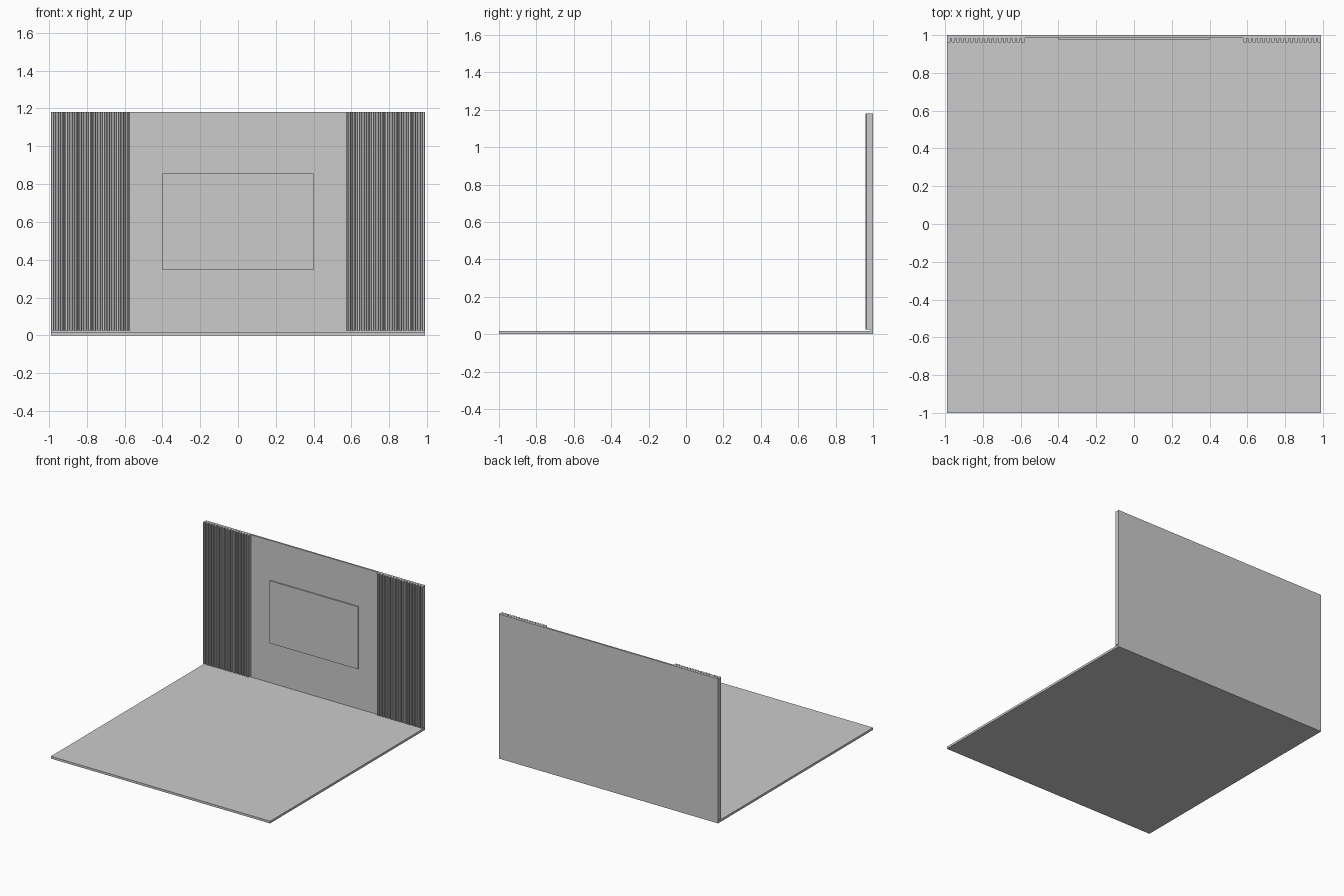
import bpy, bmesh

if "Cube" in bpy.data.objects:
    bpy.data.objects.remove(bpy.data.objects["Cube"])


def box(name, x, y, z):
    """Box from (min, max) ranges."""
    bm = bmesh.new()
    bmesh.ops.create_cube(bm, size=1)
    for v in bm.verts:
        v.co = [r[0] if c < 0 else r[1] for c, r in zip(v.co, (x, y, z))]
    return finish(name, bm)


def extrude_profile(name, points, z0, z1):
    """Closed outline in plan, extruded upwards."""
    bm = bmesh.new()
    face = bm.faces.new([bm.verts.new((x, y, z0)) for x, y in points])
    top = bmesh.ops.extrude_face_region(bm, geom=[face])["geom"]
    for v in top:
        if isinstance(v, bmesh.types.BMVert):
            v.co.z = z1
    bmesh.ops.recalc_face_normals(bm, faces=bm.faces)
    return finish(name, bm)


def finish(name, bm):
    mesh = bpy.data.meshes.new(name)
    bm.to_mesh(mesh)
    bm.free()
    obj = bpy.data.objects.new(name, mesh)
    bpy.context.collection.objects.link(obj)
    return obj


W = 0.99       # half width of the set
TOP = 1.18     # wall height

# Floor and back wall
box("floor", (-W, W), (-1, 0.986), (0, 0.018))
box("back_wall", (-W, W), (0.986, 1), (0, TOP))

# Thin screen on the wall
box("wall_screen", (-0.4, 0.4), (0.976, 0.987), (0.345, 0.855))

# Fluted panels: vertical slats with softened front corners, on a thin backing
COUNT, X0 = 17, 0.579
PITCH = 0.0246
RIB = W - X0 - PITCH * (COUNT - 1)
BACK, FRONT, SOFT = 0.982, 0.96, 0.004
outline = [(W, 0.987), (X0 - 0.006, 0.987)]
for i in range(COUNT):
    a = X0 + i * PITCH
    b = a + RIB
    outline += [(a, BACK), (a, FRONT + SOFT), (a + SOFT, FRONT),
                (b - SOFT, FRONT), (b, FRONT + SOFT), (b, BACK)]
panel = extrude_profile("fluted_panels", outline, 0.026, TOP)
panel.modifiers.new("Mirror", "MIRROR")
